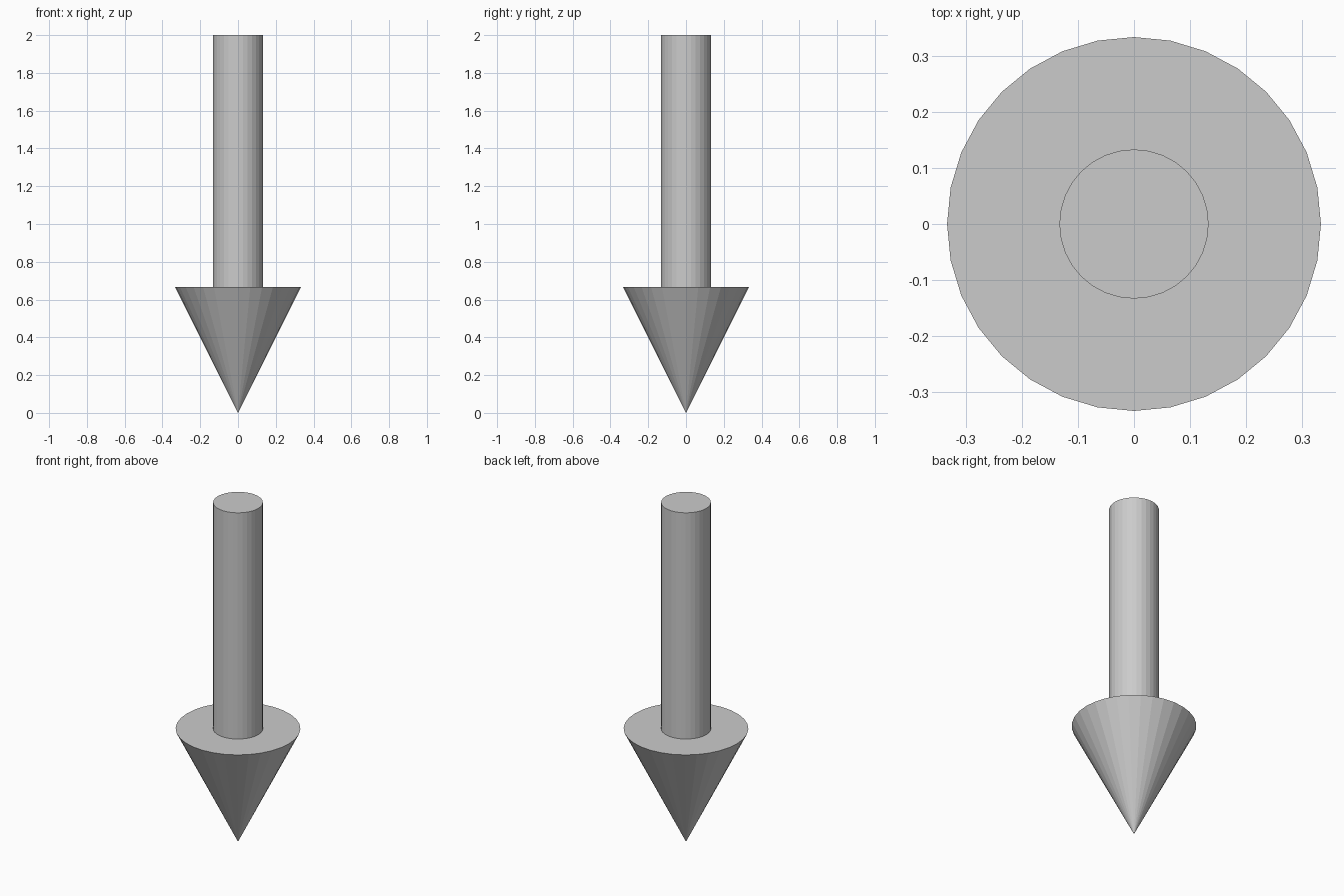
import bpy

if "Cube" in bpy.data.objects:
    bpy.data.objects.remove(bpy.data.objects["Cube"])

SIDES = 32
HEAD_R, HEAD_H = 1 / 3, 2 / 3
SHAFT_R, TOTAL_H = 0.133, 2.0

# Arrow head: cone pointing down, tip on the ground
bpy.ops.mesh.primitive_cone_add(vertices=SIDES, radius1=0, radius2=HEAD_R,
                                depth=HEAD_H, location=(0, 0, HEAD_H / 2))
bpy.context.object.name = "arrow_head"

# Shaft: straight cylinder standing on the head
shaft_h = TOTAL_H - HEAD_H
bpy.ops.mesh.primitive_cylinder_add(vertices=SIDES, radius=SHAFT_R, depth=shaft_h,
                                    location=(0, 0, HEAD_H + shaft_h / 2))
bpy.context.object.name = "arrow_shaft"
